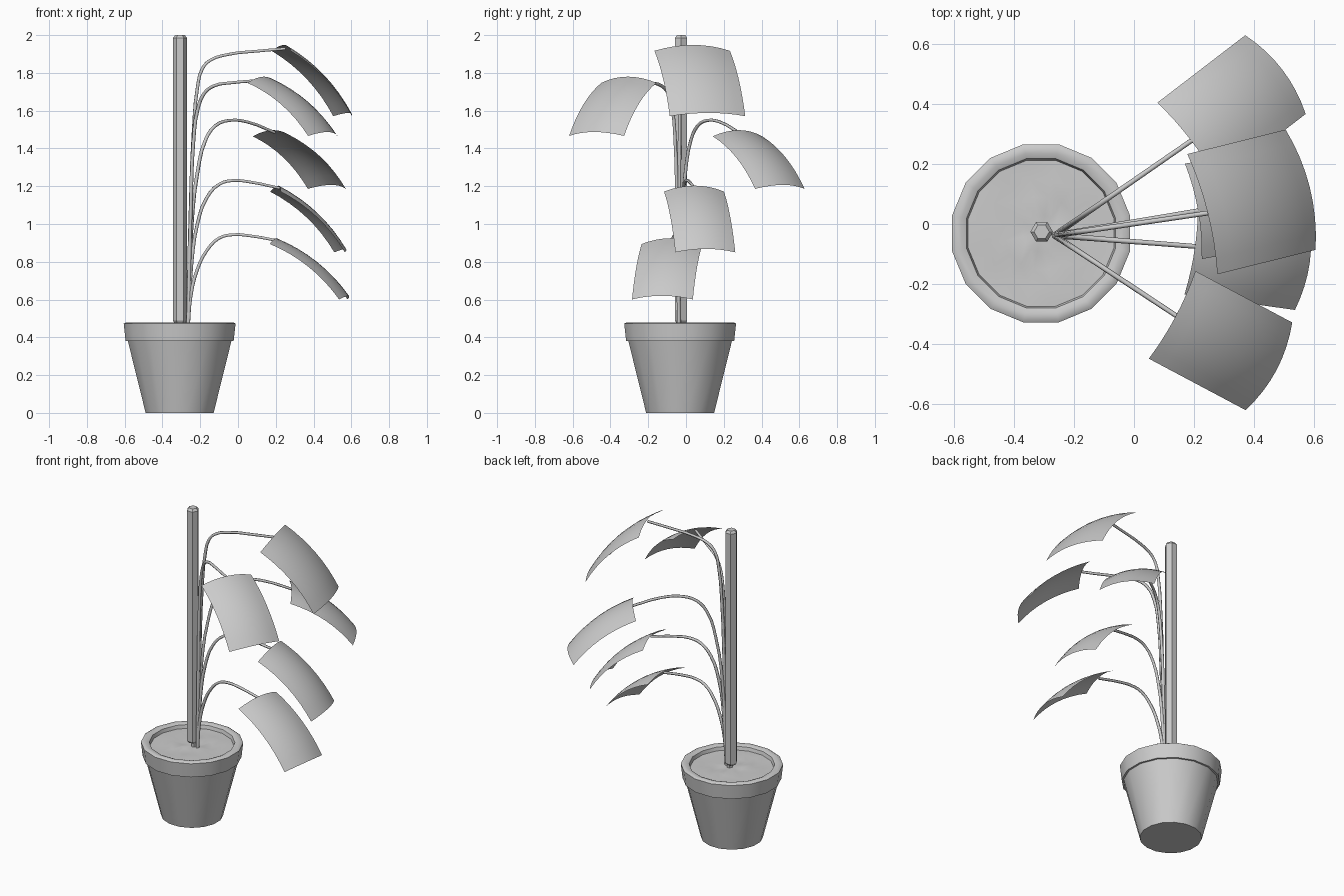
import bpy, bmesh, math
from mathutils import Vector

if "Cube" in bpy.data.objects:
    bpy.data.objects.remove(bpy.data.objects["Cube"])

PX, PY = -0.309, -0.031      # pot centre


def finish(name, bm, smooth=None):
    bmesh.ops.recalc_face_normals(bm, faces=bm.faces)
    me = bpy.data.meshes.new(name)
    bm.to_mesh(me)
    bm.free()
    ob = bpy.data.objects.new(name, me)
    bpy.context.collection.objects.link(ob)
    if smooth:
        bpy.ops.object.select_all(action='DESELECT')
        ob.select_set(True)
        bpy.context.view_layer.objects.active = ob
        bpy.ops.object.shade_smooth_by_angle(angle=math.radians(smooth))
    return ob


def lathe(name, profile, sides, centre, turn=0.0, smooth=None, cap_top=False):
    # profile of (flat-to-centre radius, z); bottom is capped
    bm = bmesh.new()
    k = 1 / math.cos(math.pi / sides)
    rings = []
    for r, z in profile:
        rings.append([bm.verts.new((centre[0] + r * k * math.cos(turn + 2 * math.pi * i / sides),
                                    centre[1] + r * k * math.sin(turn + 2 * math.pi * i / sides), z))
                      for i in range(sides)])
    for a, b in zip(rings, rings[1:]):
        for i in range(sides):
            j = (i + 1) % sides
            bm.faces.new((a[i], a[j], b[j], b[i]))
    bm.faces.new(rings[0][::-1])
    if cap_top:
        bm.faces.new(rings[-1])
    return finish(name, bm, smooth)


# Pot with thick rim
lathe("pot", [(0.18, 0), (0.274, 0.38), (0.286, 0.38), (0.296, 0.472), (0.285, 0.479),
              (0.265, 0.479), (0.248, 0.472), (0.240, 0.44)],
      16, (PX, PY), math.pi / 16, 40)

# Slightly lumpy soil
bm = bmesh.new()
hub = bm.verts.new((PX, PY, 0.452))
prev = None
for r in (0.06, 0.12, 0.18, 0.243):
    ring = []
    for i in range(16):
        a = math.pi / 16 + i * math.pi / 8
        bump = 0.005 * math.sin(3 * a + 30 * r) * (r < 0.2)
        k = r / math.cos(math.pi / 16)
        ring.append(bm.verts.new((PX + k * math.cos(a), PY + k * math.sin(a), 0.45 + bump)))
    for i in range(16):
        j = (i + 1) % 16
        if prev:
            bm.faces.new((prev[i], ring[i], ring[j], prev[j]))
        else:
            bm.faces.new((hub, ring[i], ring[j]))
    prev = ring
finish("soil", bm, 60)

# Hexagonal support stake and its peg
lathe("stake", [(0.024, 0.474), (0.0325, 0.488), (0.0325, 1.985), (0.022, 2.0)],
      6, (-0.307, -0.026), 0, cap_top=True)
lathe("stake_peg", [(0.015, 0.42), (0.015, 0.478)], 6, (-0.295, -0.03), 0, cap_top=True)


def stem(name, path, end_y):
    # path of (x, z); y runs straight from the root to the leaf
    cu = bpy.data.curves.new(name, 'CURVE')
    cu.dimensions = '3D'
    cu.bevel_depth = 0.0085
    cu.bevel_resolution = 1
    cu.resolution_u = 3
    cu.use_fill_caps = True
    sp = cu.splines.new('BEZIER')
    sp.bezier_points.add(len(path) - 1)
    x0, x1 = path[0][0], path[-1][0]
    for n, (bp, (x, z)) in enumerate(zip(sp.bezier_points, path)):
        t = (x - x0) / (x1 - x0)
        bp.co = (x, -0.038 + t * (end_y + 0.038), z)
        bp.radius = 1.2 - 0.3 * n / len(path)
        bp.handle_left_type = bp.handle_right_type = 'AUTO'
    bpy.context.collection.objects.link(bpy.data.objects.new(name, cu))


def leaf(name, base, angle, length, drop, width, arch):
    # drooping sheet, arched across its width
    a = math.radians(angle)
    out = Vector((math.cos(a), math.sin(a), 0))
    side = Vector((-math.sin(a), math.cos(a), 0))
    chord = out * length - Vector((0, 0, drop))
    up = side.cross(chord).normalized() * -1
    if up.z < 0:
        up.negate()
    sag = 0.035
    bm = bmesh.new()
    nu, nv = 8, 8
    rows = []
    for i in range(nu + 1):
        u = i / nu
        c = Vector(base) + chord * u + up * (4 * sag * u * (1 - u))
        tangent = chord + up * (4 * sag * (1 - 2 * u))
        n = tangent.cross(side).normalized()
        if n.z < 0:
            n.negate()
        rows.append([bm.verts.new(c + side * (width / 2 * v) - n * (arch * v * v))
                     for v in (2 * j / nv - 1 for j in range(nv + 1))])
    for p, q in zip(rows, rows[1:]):
        for j in range(nv):
            bm.faces.new((p[j], q[j], q[j + 1], p[j + 1]))
    finish(name, bm, 60)


# Stem paths and leaf settings: base, angle, length, drop, width, arch
R = (-0.265, 0.44)
plants = [
    ([R, (-0.25, 1.1), (-0.235, 1.5), (-0.215, 1.72), (-0.19, 1.82), (-0.15, 1.865),
      (-0.05, 1.898), (0.1, 1.915), (0.25, 1.928)],
     (0.245, 0.037, 1.948), 14, 0.35, 0.36, 0.412, 0.036),
    ([R, (-0.25, 1.1), (-0.235, 1.45), (-0.215, 1.6), (-0.18, 1.69), (-0.13, 1.73),
      (-0.03, 1.748), (0.08, 1.758), (0.145, 1.765)],
     (0.138, -0.308, 1.78), -28, 0.38, 0.293, 0.33, 0.035),
    ([R, (-0.245, 1.0), (-0.215, 1.27), (-0.17, 1.45), (-0.12, 1.52), (-0.05, 1.548),
      (0.05, 1.54), (0.195, 1.484)],
     (0.188, 0.28, 1.497), 37.5, 0.384, 0.29, 0.33, 0.035),
    ([R, (-0.245, 0.8), (-0.215, 1.0), (-0.165, 1.14), (-0.1, 1.21), (-0.03, 1.23),
      (0.06, 1.223), (0.22, 1.19)],
     (0.213, 0.045, 1.203), 10, 0.36, 0.335, 0.322, 0.035),
    ([R, (-0.25, 0.62), (-0.215, 0.76), (-0.165, 0.86), (-0.1, 0.925), (-0.03, 0.943),
      (0.06, 0.938), (0.21, 0.912)],
     (0.203, -0.075, 0.925), -8, 0.385, 0.305, 0.325, 0.033),
]
for n, (path, base, *shape) in enumerate(plants, 1):
    stem(f"stem_{n}", path, base[1])
    leaf(f"leaf_{n}", base, *shape)
